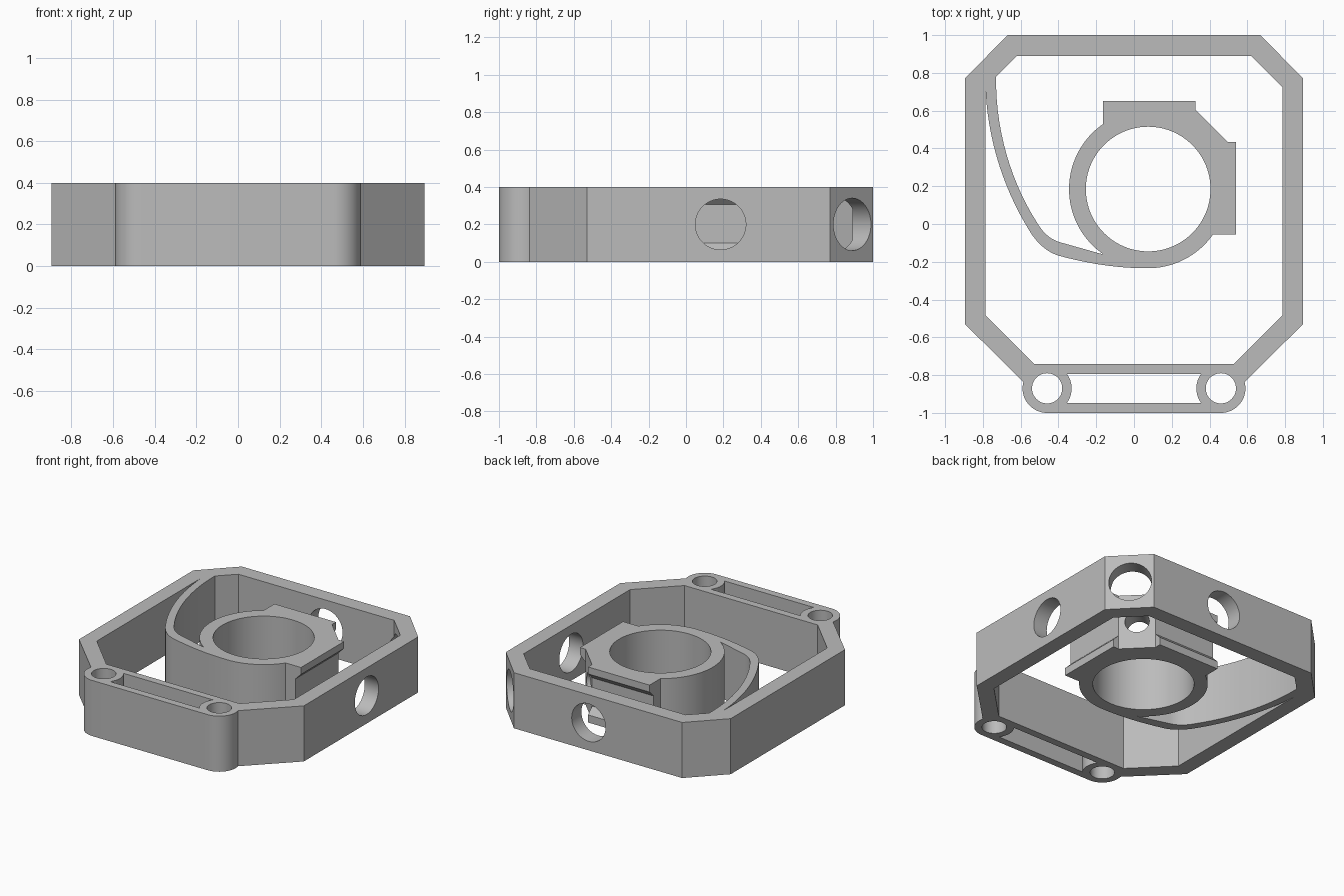
import bpy, bmesh, math
from mathutils import Vector, Matrix

cube = bpy.data.objects.get("Cube")
if cube:
    bpy.data.objects.remove(cube, do_unlink=True)

H = 0.4                    # overall height
CX, CY = 0.075, 0.185      # centre of the bore

grey = bpy.data.materials.new("plain_grey")
grey.use_nodes = True
grey.diffuse_color = (0.5, 0.5, 0.5, 1)
grey.node_tree.nodes["Principled BSDF"].inputs["Base Color"].default_value = (0.5, 0.5, 0.5, 1)


def prism(name, outline, z0=0, z1=H, matrix=Matrix()):
    """Extrude a flat outline from z0 to z1, then place it with a matrix."""
    bm = bmesh.new()
    face = bm.faces.new([bm.verts.new((x, y, z0)) for x, y in outline])
    ext = bmesh.ops.extrude_face_region(bm, geom=[face])
    moved = [v for v in ext["geom"] if isinstance(v, bmesh.types.BMVert)]
    bmesh.ops.translate(bm, verts=moved, vec=(0, 0, z1 - z0))
    bmesh.ops.transform(bm, matrix=matrix, verts=bm.verts)
    bmesh.ops.recalc_face_normals(bm, faces=bm.faces)
    mesh = bpy.data.meshes.new(name)
    bm.to_mesh(mesh)
    bm.free()
    mesh.materials.append(grey)
    obj = bpy.data.objects.new(name, mesh)
    bpy.context.collection.objects.link(obj)
    return obj


def arc(cx, cy, r, a0, a1, n):
    angles = [math.radians(a0 + (a1 - a0) * i / n) for i in range(n + 1)]
    return [(cx + r * math.cos(a), cy + r * math.sin(a)) for a in angles]


def circle(cx, cy, r, n=96):
    return arc(cx, cy, r, 0, 360, n)[:-1]


def bezier(p0, p1, p2, p3, n=14):
    pts = [Vector(p) for p in (p0, p1, p2, p3)]
    out = []
    for i in range(n + 1):
        t = i / n
        w = ((1 - t) ** 3, 3 * t * (1 - t) ** 2, 3 * t * t * (1 - t), t ** 3)
        out.append(tuple(sum((p * k for p, k in zip(pts, w)), Vector((0, 0)))))
    return out


def mirrored(half):
    """Close a right-hand outline with its mirror image."""
    return half + [(-x, y) for x, y in reversed(half)]


def combine(target, tool, operation):
    """Apply a boolean and discard the tool."""
    tool.hide_render = True
    mod = target.modifiers.new("combine", "BOOLEAN")
    mod.operation, mod.object, mod.solver = operation, tool, "EXACT"
    bpy.context.view_layer.objects.active = target
    bpy.ops.object.modifier_apply(modifier=mod.name)
    bpy.data.objects.remove(tool, do_unlink=True)


def cut(target, outline, z0=-0.1, z1=H + 0.1, matrix=Matrix()):
    combine(target, prism("cutter", outline, z0, z1, matrix), "DIFFERENCE")


def radial_hole(target, degrees, r, start, end):
    """Bore a level hole outward from the bore centre."""
    turn = (Matrix.Translation((CX, CY, H / 2)) @ Matrix.Rotation(math.radians(degrees), 4, "Z")
            @ Matrix.Rotation(math.pi / 2, 4, "Y"))
    cut(target, circle(0, 0, r, 64), start, end, turn)


# Outer frame with chamfered corners and a rounded front lug
BX, BY, BR = 0.46, -0.87, 0.13
outer = [(0.67, 1), (0.895, 0.77), (0.895, -0.53)] + arc(BX, BY, BR, 15, -90, 20)
frame = prism("outer_frame", mirrored(outer))
cut(frame, mirrored([(0.62, 0.89), (0.785, 0.725), (0.785, -0.485), (0.53, -0.74)]))

# Front slot ending against the round bosses, and the boss holes
bulge = math.degrees(math.asin(0.077 / BR))
cut(frame, mirrored(arc(BX, BY, BR, 180 - bulge, 180 + bulge, 12)))
for side in (-1, 1):
    cut(frame, circle(side * BX, BY, 0.08, 48))

# Side, corner and back openings
radial_hole(frame, 0, 0.135, 0.6, 0.95)
radial_hole(frame, 45, 0.14, 0.8, 1.15)
radial_hole(frame, 90, 0.135, 0.6, 0.95)

# Ring with two flat pads and a diagonal face between them
ring = prism("ring_and_arm", circle(CX, CY, 0.419, 128))
pads = prism("pads", [(-0.165, CY), (-0.165, 0.65), (0.325, 0.65), (0.325, 0.605),
                      (0.495, 0.435), (0.54, 0.435), (0.54, -0.055), (CX, -0.055)])
combine(ring, pads, "UNION")

# Curved arm from the ring to the back left corner of the frame
arm_outer = (bezier((-0.785, 0.70), (-0.77, 0.42), (-0.68, 0.17), (-0.557, -0.03))
             + bezier((-0.557, -0.03), (-0.51, -0.11), (-0.45, -0.155), (-0.39, -0.17))[1:]
             + bezier((-0.39, -0.17), (-0.24, -0.21), (-0.08, -0.236), (0.075, -0.2335))[1:])
arm_inner = (bezier((-0.73, 0.78), (-0.735, 0.50), (-0.65, 0.22), (-0.515, 0.01))
             + bezier((-0.515, 0.01), (-0.48, -0.05), (-0.44, -0.085), (-0.38, -0.10))[1:]
             + [(-0.167, -0.16), (0.0, -0.12)])
arm = prism("arm", arm_outer + arm_inner[::-1] + [(-0.785, 0.725)])
combine(ring, arm, "UNION")

# Bore and the small diagonal hole
cut(ring, circle(CX, CY, 0.33, 128))
radial_hole(ring, 45, 0.08, 0.2, 0.7)

# Sloped grooves that leave a lip above and below each pad
groove = [(0.42, 0.10), (0.42, 0.305), (0.48, 0.365), (0.48, 0.04)]
for degrees in (0, 90):
    axes = Matrix(((1, 0, 0, 0), (0, 0, 1, 0), (0, 1, 0, 0), (0, 0, 0, 1)))
    place = (Matrix.Translation((CX, CY, 0)) @ Matrix.Rotation(math.radians(degrees), 4, "Z") @ axes)
    cut(ring, groove, -0.3, 0.3, place)

# Smooth the round walls, keep the corners crisp
for obj in (frame, ring):
    bpy.ops.object.select_all(action="DESELECT")
    obj.select_set(True)
    bpy.context.view_layer.objects.active = obj
    bpy.ops.object.shade_smooth_by_angle(angle=math.radians(14))
